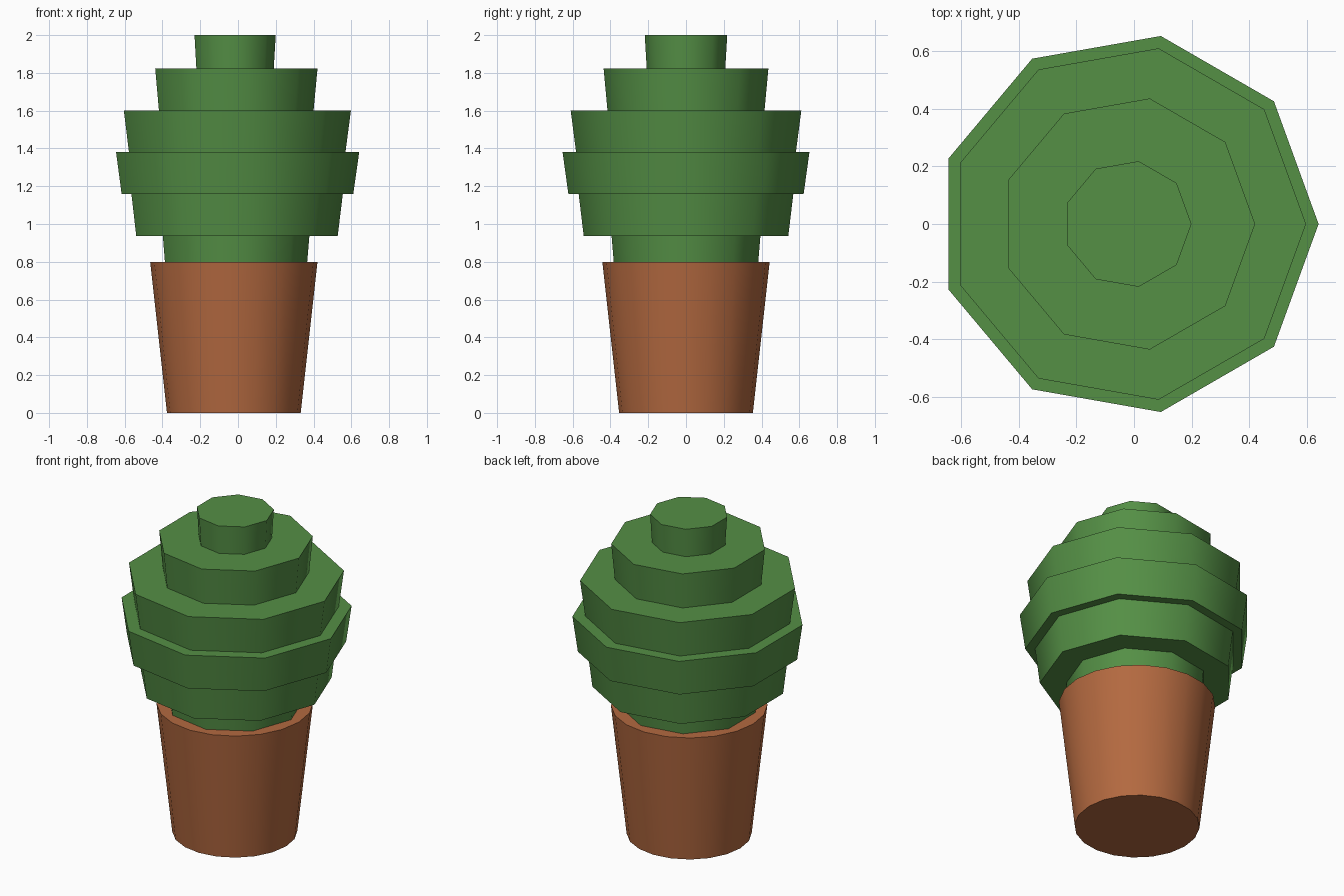
import bpy
import math

if "Cube" in bpy.data.objects:
    bpy.data.objects.remove(bpy.data.objects["Cube"])

CX = -0.022  # shared axis of pot and bush


def material(name, rgb):
    m = bpy.data.materials.new(name)
    m.diffuse_color = (*[(c / 255) ** 2.2 for c in rgb], 1)
    m.use_nodes = True
    m.node_tree.nodes["Principled BSDF"].inputs["Base Color"].default_value = m.diffuse_color
    return m


leaf = material("leaf green", (85, 142, 71))
clay = material("terracotta", (178, 105, 66))


def tapered(name, sides, r_low, r_high, z_low, z_high, mat):
    """Capped tapered drum with one corner on +x and smooth walls."""
    bpy.ops.mesh.primitive_cone_add(
        vertices=sides, radius1=r_low, radius2=r_high, depth=z_high - z_low,
        end_fill_type='NGON', location=(CX, 0, (z_low + z_high) / 2),
        rotation=(0, 0, -math.pi / 2))
    ob = bpy.context.object
    ob.name = name
    ob.data.materials.append(mat)
    bpy.ops.object.shade_smooth_by_angle(angle=math.radians(50))
    return ob


# Pot
tapered("pot", 20, 0.354, 0.443, 0, 0.8, clay)

# Stacked foliage tiers: bottom z, top z, top radius
tiers = [
    (0.715, 0.937, 0.400),
    (0.937, 1.159, 0.577),
    (1.159, 1.380, 0.6635),
    (1.380, 1.602, 0.620),
    (1.602, 1.824, 0.443),
    (1.824, 2.000, 0.2217),
]
for i, (z0, z1, r) in enumerate(tiers, 1):
    tapered(f"foliage_tier_{i}", 9, r * 0.953, r, z0, z1, leaf)
